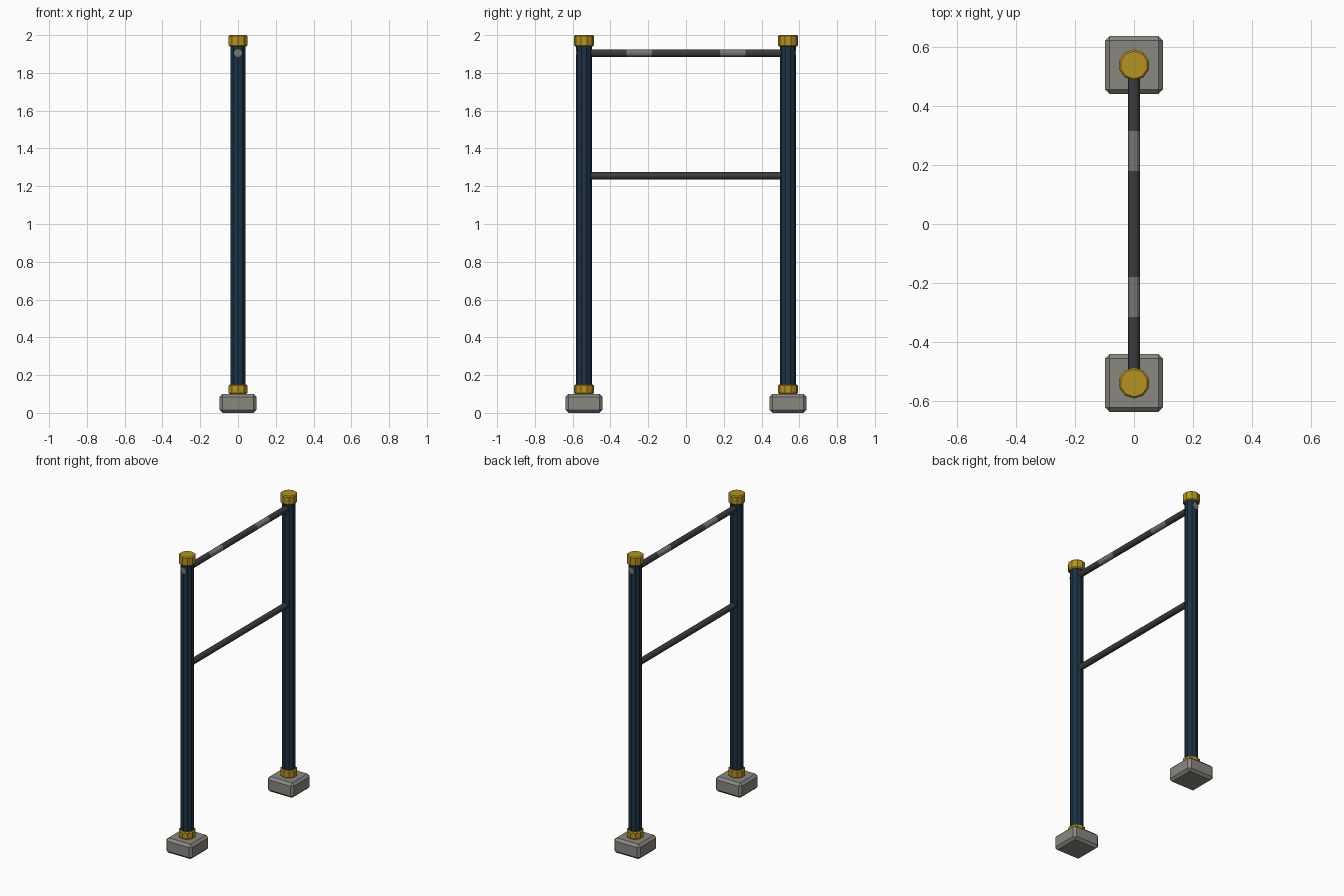
import bpy, bmesh, math
from mathutils import Matrix

if "Cube" in bpy.data.objects:
    bpy.data.objects.remove(bpy.data.objects["Cube"])


def material(name, rgb):
    m = bpy.data.materials.new(name)
    m.diffuse_color = (*rgb, 1)
    m.use_nodes = True
    m.node_tree.nodes["Principled BSDF"].inputs["Base Color"].default_value = m.diffuse_color
    return m


NAVY = material("navy paint", (0.012, 0.032, 0.058))
GOLD = material("gold paint", (0.46, 0.29, 0.017))
STEEL = material("dark steel", (0.045, 0.045, 0.047))
GRIP = material("grey grip", (0.19, 0.185, 0.175))
STONE = material("concrete", (0.25, 0.245, 0.22))


def finish(name, bm, mat, bevel=0):
    if bevel:
        # bevel only the sharp edges, not the seams between side facets
        sharp = [e for e in bm.edges if e.calc_face_angle(0) > 1.0]
        bmesh.ops.bevel(bm, geom=sharp, offset=bevel, segments=1, affect='EDGES')
    me = bpy.data.meshes.new(name)
    bm.to_mesh(me)
    bm.free()
    me.materials.append(mat)
    ob = bpy.data.objects.new(name, me)
    bpy.context.collection.objects.link(ob)
    return ob


def upright(name, y, z0, z1, r, mat, bevel=0, sides=10):
    bm = bmesh.new()
    bmesh.ops.create_cone(bm, cap_ends=True, segments=sides, radius1=r, radius2=r,
                          depth=z1 - z0,
                          matrix=Matrix.Translation((0, y, (z0 + z1) / 2)))
    return finish(name, bm, mat, bevel)


def bar(name, y0, y1, z, r, mat, sides=12):
    bm = bmesh.new()
    bmesh.ops.create_cone(bm, cap_ends=True, segments=sides, radius1=r, radius2=r,
                          depth=y1 - y0,
                          matrix=Matrix.Translation((0, (y0 + y1) / 2, z))
                          @ Matrix.Rotation(math.pi / 2, 4, 'X'))
    return finish(name, bm, mat)


for side, s in (("front", -1), ("back", 1)):
    y = 0.54 * s
    # concrete foot block
    bm = bmesh.new()
    bmesh.ops.create_cube(bm, size=1, matrix=Matrix.Translation((0, y, 0.05))
                          @ Matrix.Diagonal((0.197, 0.197, 0.1, 1)))
    finish(side + "_foot", bm, STONE, 0.016)
    # post with collar and cap
    upright(side + "_post", y, 0.09, 1.96, 0.042, NAVY)
    upright(side + "_collar", y, 0.1, 0.15, 0.053, GOLD, 0.006)
    upright(side + "_cap", y, 1.94, 2.0, 0.053, GOLD, 0.006)
    # bolt head on the outer face of the post
    a, b = sorted((0.57 * s, 0.582 * s))
    bar(side + "_bolt", a, b, 1.905, 0.021, GRIP)

# upper bar, split into plain and grip sections
cuts = [-0.53, -0.315, -0.18, 0.18, 0.315, 0.53]
for i, (a, b) in enumerate(zip(cuts, cuts[1:])):
    grip = i % 2
    bar(f"upper_bar_{'grip' if grip else 'section'}_{i + 1}", a, b, 1.905, 0.02,
        GRIP if grip else STEEL)

# lower bar
bar("lower_bar", -0.53, 0.53, 1.255, 0.02, STEEL)
